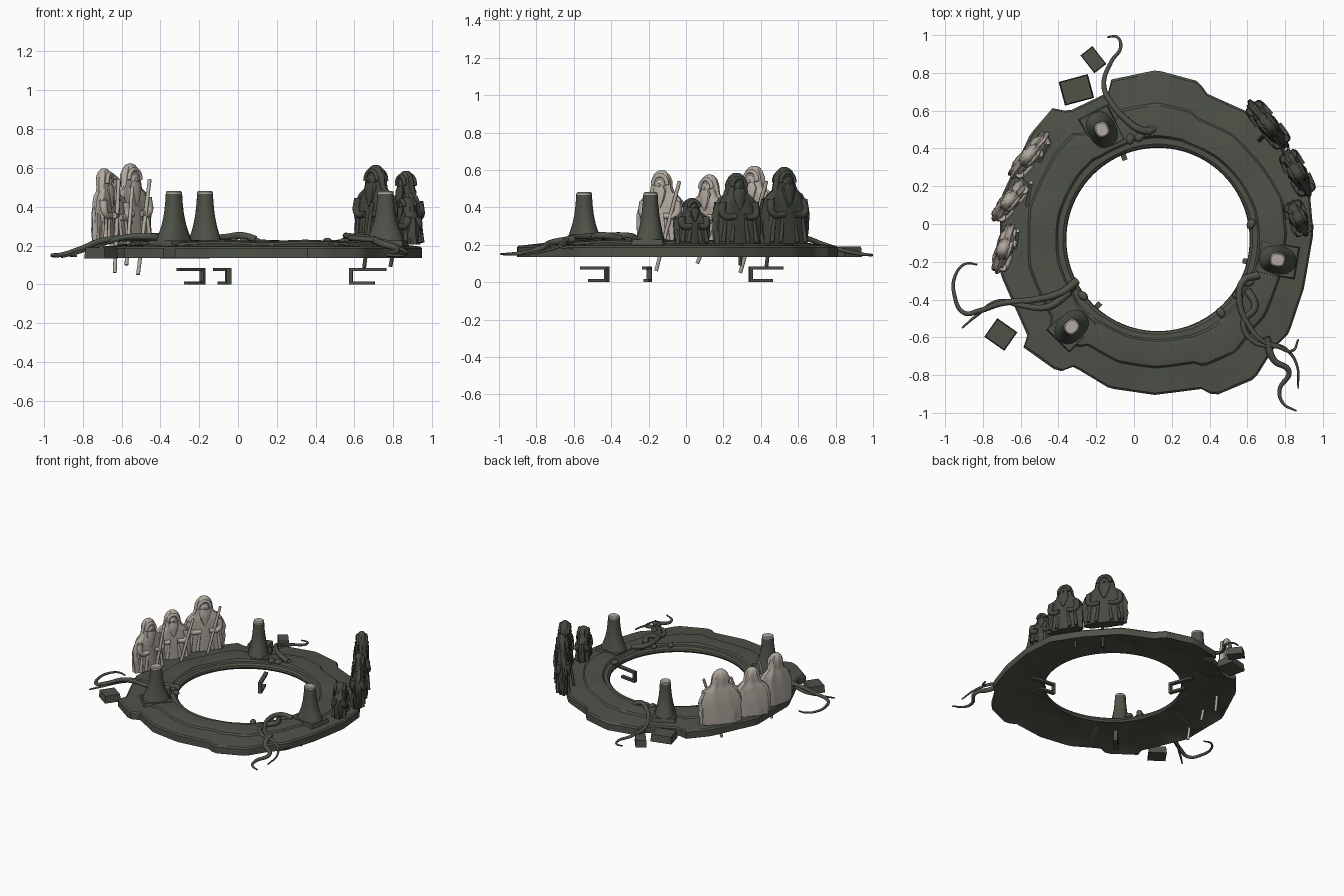
import bpy, bmesh, math, random
from math import sin, cos, pi, radians
from mathutils import Vector, Matrix

if "Cube" in bpy.data.objects:
    bpy.data.objects.remove(bpy.data.objects["Cube"])

random.seed(4)

def material(name, rgb):
    m = bpy.data.materials.new(name)
    m.diffuse_color = (*rgb, 1)
    m.use_nodes = True
    m.node_tree.nodes["Principled BSDF"].inputs["Base Color"].default_value = m.diffuse_color
    return m

STONE = material("dark_green_stone", (0.077, 0.084, 0.064))
DARK = material("shadow_stone", (0.060, 0.066, 0.051))
PALE = material("pale_stone", (0.44, 0.40, 0.35))

def finish(bm, name, mat, angle=35):
    bmesh.ops.recalc_face_normals(bm, faces=bm.faces)
    me = bpy.data.meshes.new(name)
    bm.to_mesh(me)
    bm.free()
    ob = bpy.data.objects.new(name, me)
    bpy.context.collection.objects.link(ob)
    me.materials.append(mat)
    smooth(ob, angle)
    return ob

def smooth(ob, angle):
    bpy.ops.object.select_all(action='DESELECT')
    ob.select_set(True)
    bpy.context.view_layer.objects.active = ob
    bpy.ops.object.shade_smooth_by_angle(angle=radians(angle))

def place(x, y, a):
    """Local frame: x axis = facing direction, y axis = sideways."""
    return Matrix.Translation((x, y, 0)) @ Matrix.Rotation(radians(a), 4, 'Z')

def loft(name, rows, mat, frame, n=24, power=1.0, fold=0.0, folds=7):
    """Stack of rounded sections: (z, half depth, half width, depth offset, side offset)."""
    bm = bmesh.new()
    rings = []
    ph = random.uniform(0, 6)
    for z, d, w, *off in rows:
        ox, oy = (off + [0, 0])[:2]
        ring = []
        for i in range(n):
            t = 2 * pi * i / n
            c, s = cos(t), sin(t)
            k = 1 + fold * sin(folds * t + ph + z * 14) + fold * random.uniform(-.5, .5)
            p = (ox + d * k * math.copysign(abs(c) ** power, c),
                 oy + w * (1 + (k - 1) * .6) * math.copysign(abs(s) ** power, s), z)
            ring.append(bm.verts.new(frame @ Vector(p)))
        rings.append(ring)
    for a, b in zip(rings, rings[1:]):
        for i in range(n):
            bm.faces.new((a[i], a[(i + 1) % n], b[(i + 1) % n], b[i]))
    bm.faces.new(rings[0])
    bm.faces.new(rings[-1])
    return finish(bm, name, mat)

def ball(name, mat, frame, loc, scale, seg=12):
    bm = bmesh.new()
    bmesh.ops.create_uvsphere(bm, u_segments=seg, v_segments=8, radius=1,
        matrix=frame @ Matrix.Translation(loc) @ Matrix.Diagonal((*scale, 1)))
    return finish(bm, name, mat, 60)

def box(name, mat, frame, loc, size, taper=1.0):
    bm = bmesh.new()
    bmesh.ops.create_cube(bm, size=1)
    for v in bm.verts:
        k = taper if v.co.z > 0 else 1
        v.co = frame @ Vector((loc[0] + v.co.x * size[0] * k, loc[1] + v.co.y * size[1] * k,
                               loc[2] + v.co.z * size[2]))
    return finish(bm, name, mat)

def tube(name, pts, r0, r1, mat):
    cu = bpy.data.curves.new(name, 'CURVE')
    cu.dimensions = '3D'
    cu.bevel_depth, cu.bevel_resolution, cu.resolution_u = 1, 3, 8
    cu.use_fill_caps = True
    sp = cu.splines.new('BEZIER')
    sp.bezier_points.add(len(pts) - 1)
    for i, (p, b) in enumerate(zip(pts, sp.bezier_points)):
        b.co = p
        b.handle_left_type = b.handle_right_type = 'AUTO'
        b.radius = r0 + (r1 - r0) * i / (len(pts) - 1)
    ob = bpy.data.objects.new(name, cu)
    bpy.context.collection.objects.link(ob)
    cu.materials.append(mat)
    bpy.ops.object.select_all(action='DESELECT')
    ob.select_set(True)
    bpy.context.view_layer.objects.active = ob
    bpy.ops.object.convert(target='MESH')
    smooth(bpy.context.object, 50)

# Ring: broken straight-edged outline, round inner hole
CX, CY, RI = 0.127, -0.082, 0.485
outline = [(.12, .815), (.36, .75), (.365, .70), (.61, .59), (.80, .38), (.93, .18), (.95, -.05),
           (.90, -.34), (.82, -.58), (.74, -.66), (.64, -.82), (.415, -.915), (.385, -.87),
           (.11, -.905), (-.13, -.87), (-.32, -.755), (-.40, -.785), (-.59, -.65), (-.56, -.60),
           (-.64, -.42), (-.71, -.26), (-.71, .13), (-.55, .475), (-.43, .615), (-.35, .595),
           (-.13, .70), (-.12, .765)]
polar = sorted((math.atan2(y - CY, x - CX), math.hypot(x - CX, y - CY)) for x, y in outline)
polar = [(polar[-1][0] - 2 * pi, polar[-1][1])] + polar + [(polar[0][0] + 2 * pi, polar[0][1])]

def outer(t):
    for (a, r), (b, s) in zip(polar, polar[1:]):
        if a <= t <= b:
            return r * s * sin(b - a) / (r * sin(t - a) + s * sin(b - t))

section = [(1, .135), (1, .185), (.97, .195), (.58, .207), (.55, .218), (.40, .226), (.16, .224),
           (.13, .212), (.05, .212), (.01, .20), (0, .185), (.02, .172), (.35, .178), (.78, .155)]
bm = bmesh.new()
N = 144
loops = []
for i in range(N):
    t = -pi + 2 * pi * (i + .5) / N
    ro = outer(t)
    row = []
    for k, (s, z) in enumerate(section):
        r = RI + s * (ro - RI)
        if k >= 12:
            z += .018 * (abs((i + 6 * (k - 12)) % 12 - 6) / 3 - 1)      # faceted underside
        if 3 <= k <= 6:
            z += .004 * sin(9 * t)
        row.append(bm.verts.new((CX + r * cos(t), CY + r * sin(t), z)))
    loops.append(row)
M = len(section)
for i in range(N):
    a, b = loops[i], loops[(i + 1) % N]
    for k in range(M):
        bm.faces.new((a[k], a[(k + 1) % M], b[(k + 1) % M], b[k]))
finish(bm, "ring_base", STONE, 30)

# Three flared posts with pads, pale tips and hooks below
posts = [(-.17, .50, -.047, .338, 111), (-.33, -.545, -.178, -.418, 227), (.76, -.19, .575, -.195, -8)]
for j, (x, y, hx, hy, ha) in enumerate(posts):
    a = math.degrees(math.atan2(y - CY, x - CX))
    f = place(x, y, a)
    box(f"post_pad_{j}", STONE, f, (0, 0, .203), (.22, .18, .048), .9)
    loft(f"post_{j}", [(.20, .105, .08), (.235, .095, .072), (.27, .08, .063), (.31, .064, .055),
                       (.36, .052, .047), (.42, .045, .041), (.465, .042, .039)],
         STONE, f, 20, .85)
    loft(f"post_tip_{j}", [(.464, .041, .038), (.476, .041, .037), (.482, .034, .030)], PALE, f, 20, .8)
    h = place(hx, hy, ha)
    box(f"hook_top_{j}", STONE, h, (.095, 0, .077), (.19, .028, .016))
    box(f"hook_side_{j}", STONE, h, (.008, 0, .044), (.016, .028, .082))
    box(f"hook_bottom_{j}", STONE, h, (.065, 0, .008), (.13, .028, .016))

# Robed relief figures: (x, y, facing angle, width, top height)
def figure(name, x, y, a, w, top, mat, sides):
    f = place(x, y, a) @ Matrix.Diagonal((.8, 1, 1, 1))
    b = .205
    h = top - b
    prof = [(0, .05, .47), (.10, .052, .48), (.2, .052, .50), (.3, .052, .49), (.4, .052, .50), (.5, .05, .46),
            (.58, .048, .42), (.64, .046, .36), (.70, .04, .25), (.76, .042, .22), (.86, .045, .20),
            (.94, .038, .15), (.985, .022, .09), (1, .01, .04)]
    loft(name + "_robe", [(b + t * h, d, q * w) for t, d, q in prof], mat, f, 40, .85, .09, 9)
    for s in sides:
        tag = name + ("_front" if s > 0 else "_back")
        # hood rim, face, nose and beard
        hood = [f @ Vector((s * .038, .15 * w * cos(t), b + h * (.80 + .13 * sin(t))))
                for t in [pi * k / 6 for k in range(0, 7)]]
        tube(tag + "_hood", hood, .011, .011, mat)
        ball(tag + "_face", mat, f, (s * .034, 0, b + .81 * h), (.022, .11 * w, .075 * h))
        ball(tag + "_nose", mat, f, (s * .056, 0, b + .80 * h), (.008, .025 * w, .025 * h), 8)
        loft(tag + "_beard", [(b + .48 * h, .006, .02 * w, s * .055), (b + .60 * h, .016, .10 * w, s * .05),
                              (b + .72 * h, .02, .14 * w, s * .045), (b + .78 * h, .012, .09 * w, s * .045)],
             mat, f, 14, 1, .1, 5)
        # sleeves meeting at the hands, and robe folds
        for q in (-1, 1):
            tube(tag + "_sleeve", [f @ Vector((s * .032, q * .35 * w, b + .58 * h)),
                                   f @ Vector((s * .046, q * .34 * w, b + .40 * h)),
                                   f @ Vector((s * .056, q * .10 * w, b + .38 * h))], .022, .016, mat)
            for g in (.12, .3):
                tube(tag + "_fold", [f @ Vector((s * .045, q * g * w, b + .36 * h)),
                                     f @ Vector((s * .050, q * (g + .06) * w, b + .01))], .008, .013, mat)

for j, p in enumerate([(-.555, .365, -40, .31, .622), (-.66, .125, -39, .27, .575),
                       (-.69, -.13, -18, .27, .598)]):
    figure(f"pale_figure_{j}", *p, PALE, (1,))
for j, p in enumerate([(.71, .525, 39, .32, .615), (.865, .27, 28, .28, .585), (.87, .03, 25, .20, .45)]):
    figure(f"dark_figure_{j}", *p, DARK, (1, -1))

# Staffs running through the ring
for j, (p, q, m) in enumerate([((-.515, .29, .05), (-.455, .43, .54), PALE),
                               ((-.635, -.16, .06), (-.615, -.035, .54), PALE),
                               ((-.575, .06, .10), (-.545, .22, .50), PALE),
                               ((.65, .43, .085), (.69, .47, .42), DARK),
                               ((.785, .29, .09), (.84, .30, .40), DARK)]):
    tube(f"staff_{j}", [p, q], .010, .010, m)

# Tapering vines spilling over the rim
vines = [
    [(-.30, -.30, .22), (-.38, -.36, .245), (-.52, -.40, .24), (-.70, -.42, .225), (-.82, -.46, .18),
     (-.90, -.47, .155), (-.95, -.38, .15), (-.945, -.27, .15), (-.89, -.21, .15), (-.83, -.215, .145)],
    [(-.34, -.36, .23), (-.46, -.44, .245), (-.60, -.43, .24), (-.72, -.41, .20), (-.84, -.49, .16), (-.91, -.55, .14)],
    [(.66, -.27, .23), (.58, -.30, .245), (.56, -.42, .25), (.61, -.54, .245), (.68, -.62, .24),
     (.80, -.66, .20), (.86, -.74, .17), (.87, -.87, .15)],
    [(.60, -.35, .23), (.64, -.44, .25), (.58, -.52, .24), (.63, -.62, .235), (.76, -.65, .22),
     (.84, -.67, .19), (.87, -.61, .18)],
    [(.70, -.60, .23), (.74, -.72, .21), (.82, -.78, .18), (.77, -.88, .155), (.79, -.95, .15), (.86, -.99, .15)],
    [(.09, .49, .23), (.03, .50, .25), (-.05, .56, .245), (-.12, .64, .235), (-.16, .74, .20),
     (-.12, .86, .165), (-.07, .94, .15), (-.09, .99, .145), (-.14, .99, .145)],
]
for j, v in enumerate(vines):
    tube(f"vine_{j}", v, .021, .005, STONE)

# Pebbles at the vine roots
for j, (x, y) in enumerate([(.09, .50), (.03, .46), (-.02, .45), (.46, -.47), (.55, -.38), (.61, -.31), (.62, .0),
                            (-.33, -.33), (-.27, -.38)]):
    ball(f"pebble_{j}", STONE, place(x, y, j * 40), (0, 0, .222), (.03, .022, .018), 10)

# Loose broken blocks outside the ring
for j, (x, y, a, sx, sy) in enumerate([(-.305, .71, 15, .16, .13), (-.215, .87, 38, .08, .12),
                                       (-.705, -.585, -35, .13, .12)]):
    box(f"broken_block_{j}", STONE, place(x, y, a), (0, 0, .162), (sx, sy, .055), .92)
